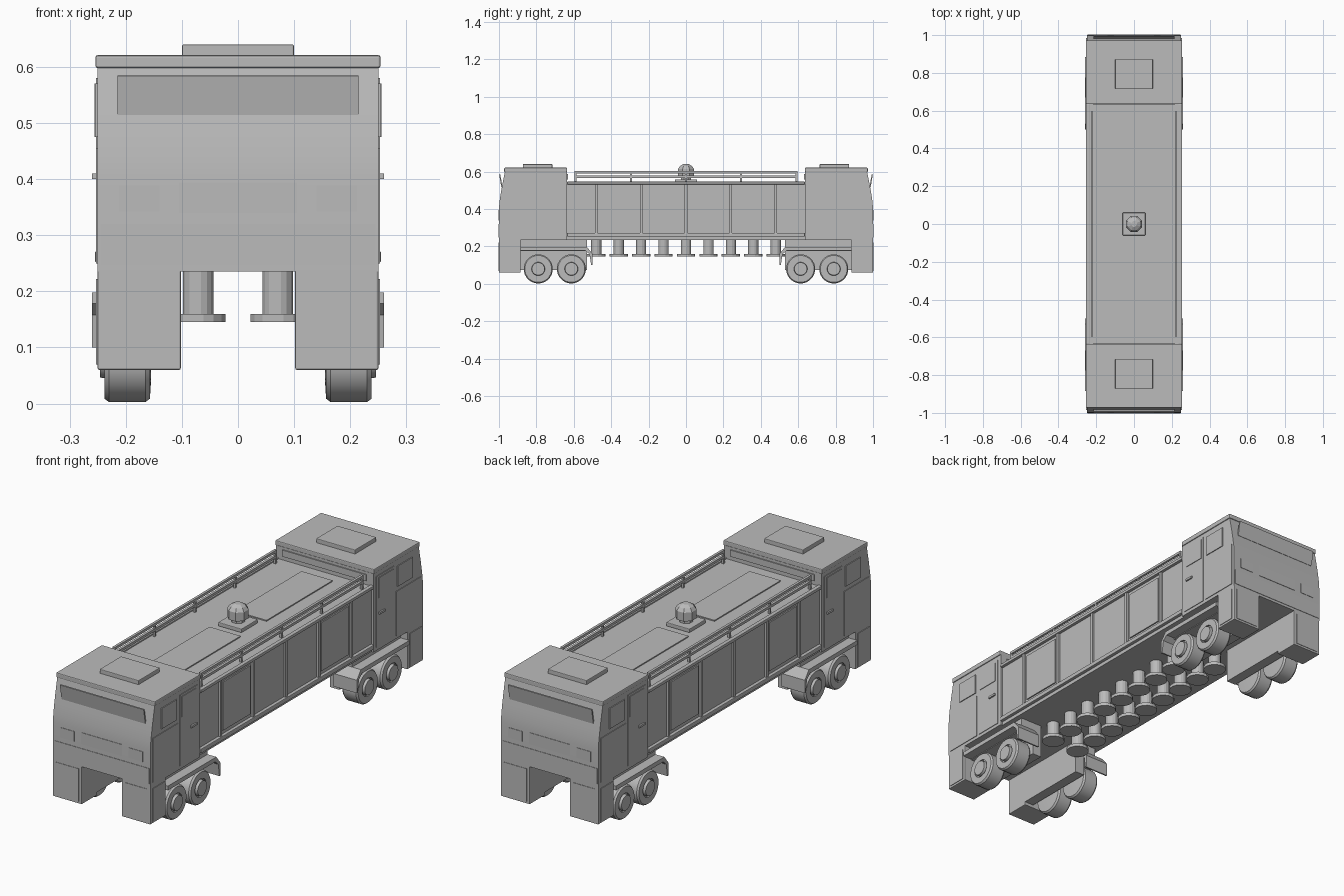
import bpy, bmesh, math
from mathutils import Vector

default = bpy.data.objects.get("Cube")
if default:
    bpy.data.objects.remove(default)

GREY = (0.5, 0.5, 0.5, 1)
paint = bpy.data.materials.new("Grey paint")
paint.diffuse_color = GREY
paint.use_nodes = True
paint.node_tree.nodes["Principled BSDF"].inputs["Base Color"].default_value = GREY


def finish(name, bm, bevel=0, smooth=False):
    bmesh.ops.recalc_face_normals(bm, faces=bm.faces)
    mesh = bpy.data.meshes.new(name)
    bm.to_mesh(mesh)
    bm.free()
    mesh.materials.append(paint)
    ob = bpy.data.objects.new(name, mesh)
    bpy.context.collection.objects.link(ob)
    if bevel:
        mod = ob.modifiers.new("Bevel", "BEVEL")
        mod.width = bevel
        mod.segments = 2
        mod.limit_method = "ANGLE"
    if smooth:
        bpy.ops.object.select_all(action="DESELECT")
        ob.select_set(True)
        bpy.context.view_layer.objects.active = ob
        bpy.ops.object.shade_smooth_by_angle(angle=math.radians(35))
    return ob


def box(name, x, y, z, bevel=0):
    """Box given by its (min, max) on each axis."""
    bm = bmesh.new()
    bmesh.ops.create_cube(bm, size=1)
    for v in bm.verts:
        v.co = Vector([(a + b) / 2 + c * (b - a) for c, (a, b) in zip(v.co, (x, y, z))])
    return finish(name, bm, bevel)


def profile(name, pts, x0, x1, bevel=0, smooth=False):
    """Extrude a (y, z) outline from x0 to x1."""
    bm = bmesh.new()
    face = bm.faces.new([bm.verts.new((x0, y, z)) for y, z in pts])
    new = bmesh.ops.extrude_face_region(bm, geom=[face])["geom"]
    bmesh.ops.translate(bm, vec=(x1 - x0, 0, 0),
                        verts=[g for g in new if isinstance(g, bmesh.types.BMVert)])
    return finish(name, bm, bevel, smooth)


def lathe(name, pts, centre, axis="Z", steps=16, smooth=False):
    """Spin a (radius, height) outline about an axis through centre."""
    bm = bmesh.new()
    rings = []
    for r, h in pts:
        ring = []
        for i in range(steps):
            a = 2 * math.pi * (i + 0.5) / steps
            u, w = r * math.cos(a), r * math.sin(a)
            co = (u, w, h) if axis == "Z" else (h, u, w)
            ring.append(bm.verts.new(Vector(co) + Vector(centre)))
        rings.append(ring)
    for a, b in zip(rings, rings[1:]):
        for i in range(steps):
            j = (i + 1) % steps
            bm.faces.new((a[i], a[j], b[j], b[i]))
    bm.faces.new(rings[0])
    bm.faces.new(rings[-1])
    return finish(name, bm, smooth=smooth)


def span(s, a, b):
    """Mirror an interval when s is -1."""
    return tuple(sorted((s * a, s * b)))


# Middle body and roof
box("middle_body", (-.24, .24), (-.64, .64), (.235, .54))
for e in (-1, 1):
    box("roof_panel", (-.08, .08), span(e, .095, .58), (.54, .545))

# Rooftop beacon
box("beacon_base", (-.06, .06), (-.06, .06), (.54, .558), .003)
lathe("beacon", [(.03, .558), (.03, .57), (.046, .575), (.046, .615), (.035, .63), (.016, .64)],
      (0, 0, 0), steps=8)

# Side trim, handrails and stabiliser feet
for s in (-1, 1):
    box("lower_side_rail", span(s, .235, .255), (-.635, .635), (.252, .272), .003)
    box("upper_side_rail", span(s, .235, .254), (-.635, .635), (.532, .546), .002)
    for i in range(-2, 3):
        y = i * .24
        box("side_rib", span(s, .238, .25), (y - .007, y + .007), (.27, .534))
    for e in (-1, 1):
        box("side_hatch", span(s, .238, .246), span(e, .26, .46), (.29, .515))
    for z in (.572, .597):
        box("handrail", span(s, .216, .228), (-.595, .595), (z - .006, z + .006))
    for i in range(-2, 3):
        y = i * .295
        box("handrail_post", span(s, .217, .227), (y - .005, y + .005), (.54, .6))
    for i in range(-4, 5):
        lathe("stabiliser_foot", [(.028, .24), (.028, .16), (.05, .16), (.05, .145)],
              (s * .071, i * .12, 0), steps=16)

# The two matching cabs, e = -1 at the front and 1 at the back
for e in (-1, 1):
    outline = [(.635, .235), (1, .235), (1, .4), (.997, .44), (.991, .48), (.983, .525), (.968, .6), (.635, .6)]
    profile("cab_body", [(e * y, z) for y, z in outline], -.25, .25, smooth=True)
    box("cab_roof", (-.254, .254), span(e, .635, .972), (.598, .621), .004)
    box("roof_hatch", (-.1, .1), span(e, .715, .872), (.618, .64), .003)
    box("rear_window", (-.215, .215), span(e, .63, .638), (.558, .588))

    # Outward leaning windscreen with its frame cheeks
    wedge = [(.98, .515), (.987, .514), (.999, .584), (.993, .585)]
    profile("windscreen", [(e * y, z) for y, z in wedge], -.215, .215)

    # Nose details
    box("bumper", (-.245, .245), span(e, .99, 1.002), (.247, .32))
    box("grille", (-.105, .105), span(e, .99, 1.002), (.34, .394))
    for s in (-1, 1):
        box("headlight", span(s, .14, .212), span(e, .99, 1.002), (.342, .389))

        # Cab doors and side windows
        box("cab_door", span(s, .248, .253), span(e, .655, .785), (.25, .58))
        box("door_window", span(s, .25, .256), span(e, .67, .775), (.475, .57))
        box("quarter_window", span(s, .248, .254), span(e, .81, .92), (.475, .57))
        box("side_panel", span(s, .248, .253), span(e, .8, .985), (.25, .455))
        box("door_handle", span(s, .25, .26), span(e, .67, .71), (.4, .41))

        # Corner leg, inner beam and mudguard
        box("corner_leg", span(s, .102, .25), span(e, .885, 1), (.06, .24), .003)
        box("leg_panel", span(s, .117, .236), span(e, .99, 1.002), (.07, .222))
        box("leg_side_panel", span(s, .24, .253), span(e, .9, .985), (.07, .222))
        box("inner_beam", span(s, .102, .15), span(e, .53, .89), (.075, .24))
        box("axle_housing", span(s, .12, .215), span(e, .53, .89), (.175, .24))
        guard = [(.885, .198), (.53, .198), (.5, .16), (.5, .1), (.507, .1), (.516, .158), (.538, .178), (.885, .178)]
        profile("mudguard", [(e * y, z) for y, z in guard], s * .14, s * .26)

        # Paired wheels
        for y in (.613, .79):
            lathe("wheel", [(.04, s * .155), (.072, s * .157), (.078, s * .165), (.078, s * .23),
                            (.072, s * .238), (.042, s * .238), (.042, s * .23), (.036, s * .23),
                            (.034, s * .246)],
                  (0, e * y, .08), axis="X", steps=24, smooth=True)
